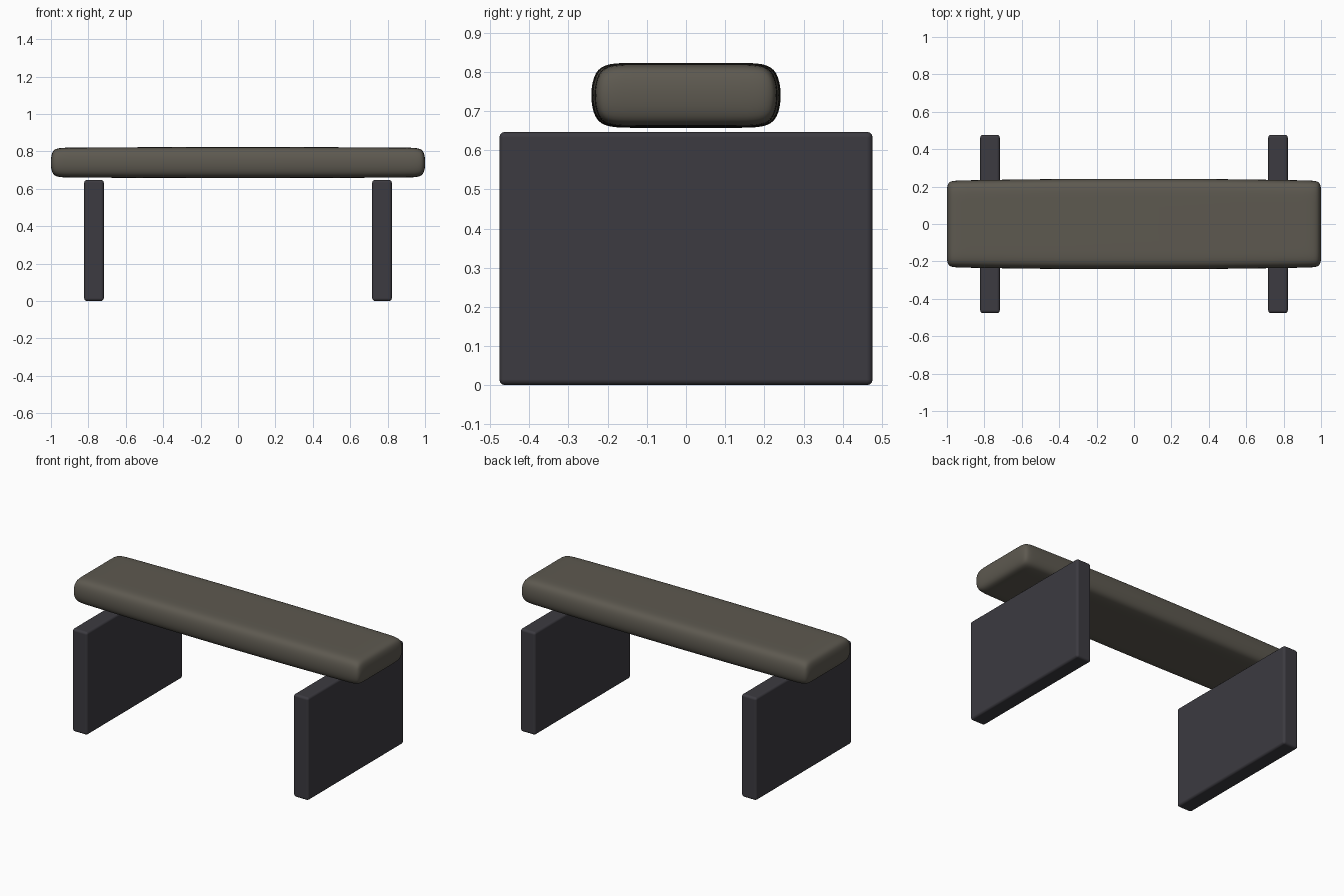
import bpy, bmesh

if "Cube" in bpy.data.objects:
    bpy.data.objects.remove(bpy.data.objects["Cube"])


def material(name, color):
    m = bpy.data.materials.new(name)
    m.diffuse_color = (*color, 1)
    m.use_nodes = True
    m.node_tree.nodes["Principled BSDF"].inputs["Base Color"].default_value = m.diffuse_color
    return m


def add_object(name, bm, mat):
    me = bpy.data.meshes.new(name)
    bmesh.ops.recalc_face_normals(bm, faces=bm.faces)
    bm.to_mesh(me)
    bm.free()
    ob = bpy.data.objects.new(name, me)
    bpy.context.collection.objects.link(ob)
    me.materials.append(mat)
    for p in me.polygons:
        p.use_smooth = True
    return ob


cushion = material("warm_grey", (0.11, 0.10, 0.08))
dark = material("dark_grey", (0.045, 0.043, 0.052))

# Cushioned seat: a box cage with support loops, slightly crowned, subdivided
bm = bmesh.new()
bmesh.ops.create_cube(bm, size=2)
for axis, cuts in ((0, (-0.93, -0.4, 0.4, 0.93)), (1, (-0.63, 0.63))):
    for c in cuts:
        co, no = [0, 0, 0], [0, 0, 0]
        co[axis], no[axis] = c, 1
        bmesh.ops.bisect_plane(bm, geom=bm.verts[:] + bm.edges[:] + bm.faces[:],
                               plane_co=co, plane_no=no)
for v in bm.verts:
    crown = 1.0 if abs(v.co.x) < 0.5 else 0.96
    v.co.x *= 1.004
    v.co.y *= 0.246 * crown
    v.co.z = 0.74 + v.co.z * 0.083 * crown
seat = add_object("seat", bm, cushion)
sub = seat.modifiers.new("Subdivision", 'SUBSURF')
sub.levels = sub.render_levels = 3

# Two upright panel legs with softened edges
for side, x in (("left", -0.77), ("right", 0.77)):
    bm = bmesh.new()
    bmesh.ops.create_cube(bm, size=1)
    for v in bm.verts:
        v.co.x = v.co.x * 0.105 + x
        v.co.y *= 0.953
        v.co.z = (v.co.z + 0.5) * 0.647
    leg = add_object(side + "_leg_panel", bm, dark)
    bev = leg.modifiers.new("Bevel", 'BEVEL')
    bev.width = 0.015
    bev.segments = 3
    bev.harden_normals = True
